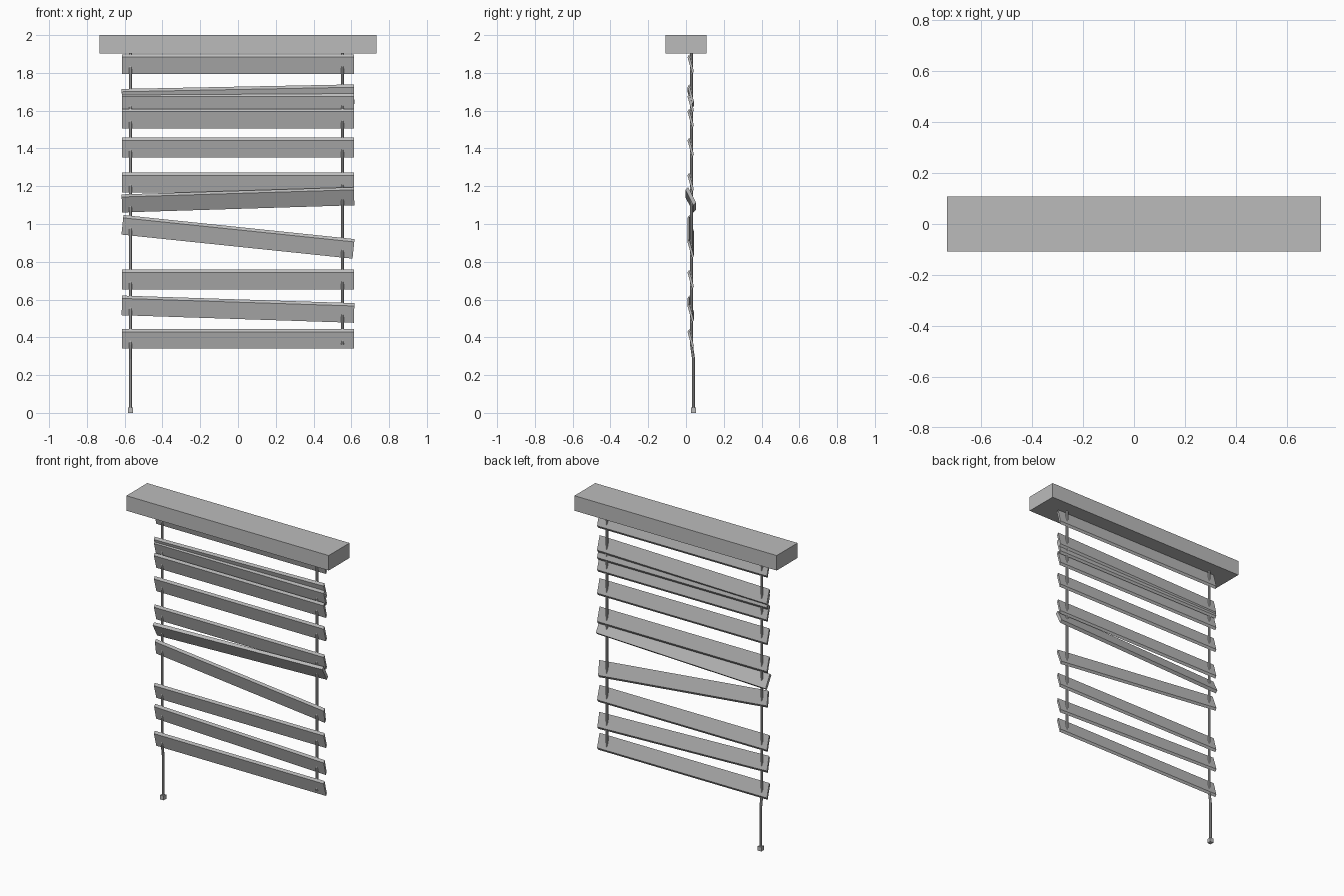
import bpy, bmesh, math
from mathutils import Vector

cube = bpy.data.objects.get("Cube")
if cube:
    bpy.data.objects.remove(cube, do_unlink=True)

grey = bpy.data.materials.new("plain_grey")
grey.use_nodes = True
grey.diffuse_color = (0.5, 0.5, 0.5, 1)
grey.node_tree.nodes["Principled BSDF"].inputs["Base Color"].default_value = (0.5, 0.5, 0.5, 1)


def finish(name, bm):
    bmesh.ops.recalc_face_normals(bm, faces=bm.faces[:])
    mesh = bpy.data.meshes.new(name)
    bm.to_mesh(mesh)
    bm.free()
    mesh.materials.append(grey)
    obj = bpy.data.objects.new(name, mesh)
    bpy.context.collection.objects.link(obj)
    return obj


def box(name, size, centre):
    bm = bmesh.new()
    bmesh.ops.create_cube(bm, size=1)
    bmesh.ops.scale(bm, vec=size, verts=bm.verts)
    obj = finish(name, bm)
    obj.location = centre
    return obj


def slat(name, z, drop, spread=1.0, height=1.0):
    """Slanted board: a thin parallelogram extruded along x, leaning to the front."""
    section = [(-0.017, 0.037), (-0.008, 0.052), (0.017, -0.037), (0.008, -0.052)]
    bm = bmesh.new()
    face = bm.faces.new([bm.verts.new((-0.615, y * spread, h * height)) for y, h in section])
    ext = bmesh.ops.extrude_face_region(bm, geom=[face], use_keep_orig=True)
    moved = [v for v in ext["geom"] if isinstance(v, bmesh.types.BMVert)]
    bmesh.ops.translate(bm, vec=(1.23, 0, 0), verts=moved)
    obj = finish(name, bm)
    obj.location = (0, 0.025, z)
    obj.rotation_euler.y = math.atan2(drop, 1.23)
    return obj


def cord(name, points, radius=0.0085, sides=8):
    """Tube with horizontal rings through the given points."""
    bm = bmesh.new()
    rings = []
    for p in points:
        rings.append([bm.verts.new(Vector(p) + radius * Vector((
            math.cos(math.tau * (i + 0.5) / sides),
            math.sin(math.tau * (i + 0.5) / sides), 0))) for i in range(sides)])
    for a, b in zip(rings, rings[1:]):
        for i in range(sides):
            j = (i + 1) % sides
            bm.faces.new((a[i], a[j], b[j], b[i]))
    bm.faces.new(rings[0])
    bm.faces.new(rings[-1])
    return finish(name, bm)


# Head rail
box("head_rail", (1.466, 0.216, 0.098), (0, 0, 1.951))

# Slats: middle height and drop from one end to the other
rows = [(1.846, 0), (1.675, -0.024), (1.638, 0), (1.558, 0), (1.405, 0), (1.22, 0),
        (1.128, -0.038), (0.932, 0.128), (0.706, 0), (0.549, 0.04), (0.392, 0)]
for n, (z, drop) in enumerate(rows):
    loose = n == 6
    slat(f"slat_{n + 1}", z, drop, 1.7 if loose else 1.0, 0.92 if loose else 1.0)

# Cords, the right one hanging below the slats with a pull at its end
cord("left_cord", [(0.553, 0.029, 1.91), (0.553, 0.029, 0.362)])
cord("right_cord", [(-0.57, 0.029, 1.91), (-0.57, 0.029, 0.36),
                    (-0.57, 0.04, 0.285), (-0.57, 0.04, 0.02)])
box("cord_pull", (0.026, 0.026, 0.028), (-0.57, 0.04, 0.014))
